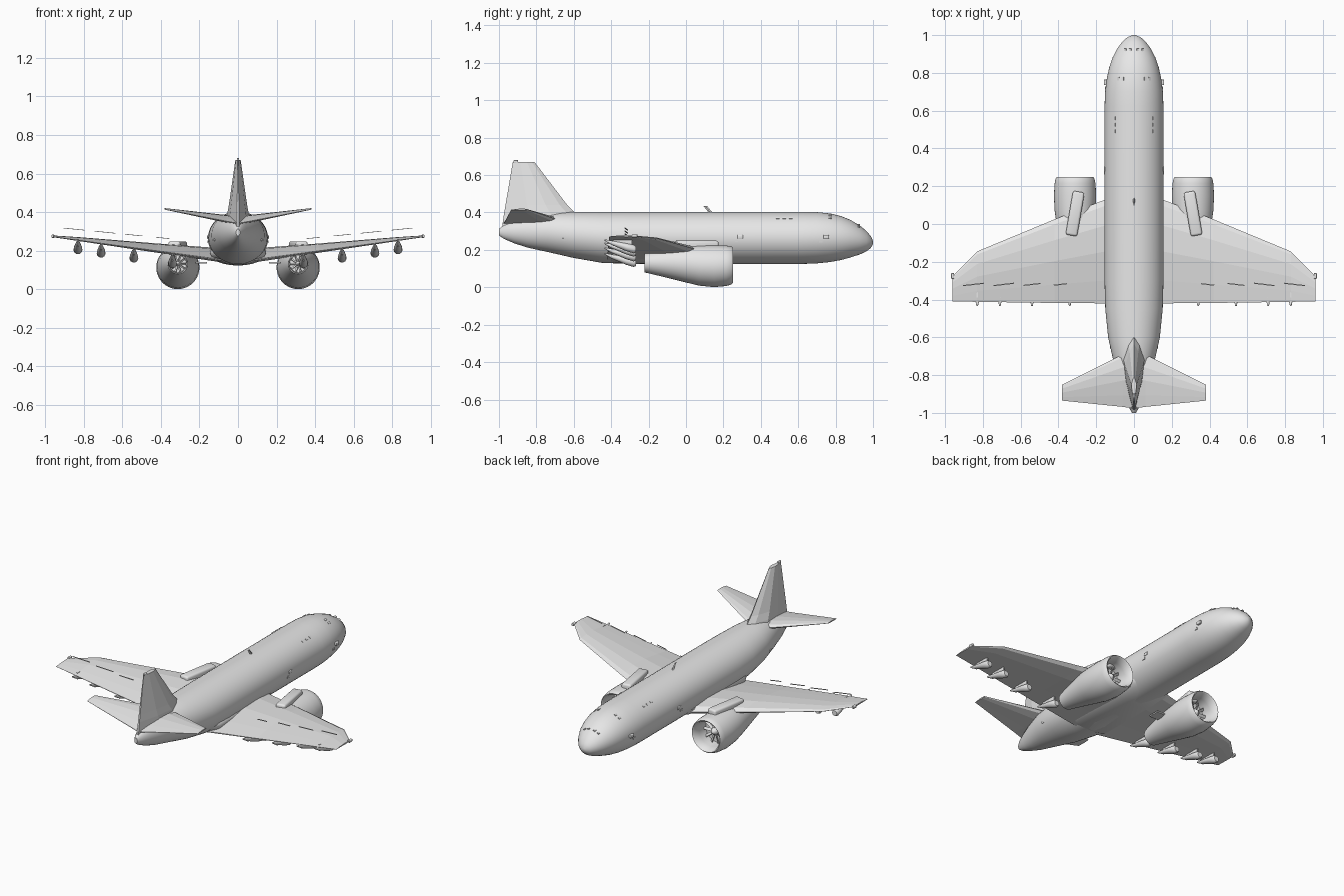
import bpy, bmesh, math
from mathutils import Vector, Matrix

if "Cube" in bpy.data.objects:
    bpy.data.objects.remove(bpy.data.objects["Cube"])

grey = bpy.data.materials.new("light_grey")
grey.use_nodes = True
grey.diffuse_color = (0.8, 0.8, 0.8, 1)
grey.node_tree.nodes["Principled BSDF"].inputs["Base Color"].default_value = (0.8, 0.8, 0.8, 1)


def finish(name, bm, smooth=None):
    bmesh.ops.recalc_face_normals(bm, faces=bm.faces)
    mesh = bpy.data.meshes.new(name)
    bm.to_mesh(mesh)
    bm.free()
    mesh.materials.append(grey)
    obj = bpy.data.objects.new(name, mesh)
    bpy.context.collection.objects.link(obj)
    if smooth:
        bpy.ops.object.select_all(action='DESELECT')
        obj.select_set(True)
        bpy.context.view_layer.objects.active = obj
        bpy.ops.object.shade_smooth_by_angle(angle=math.radians(smooth))
    return obj


def loft(name, sections, smooth=None):
    """Skin a list of closed sections and cap both ends."""
    bm = bmesh.new()
    loops = [[bm.verts.new(p) for p in s] for s in sections]
    n = len(loops[0])
    for a, b in zip(loops, loops[1:]):
        for i in range(n):
            j = (i + 1) % n
            bm.faces.new((a[i], a[j], b[j], b[i]))
    bm.faces.new(loops[0])
    bm.faces.new(loops[-1][::-1])
    return finish(name, bm, smooth)


def ring(x, y, z, rx, rz, n=32):
    return [(x + rx * math.cos(math.tau * i / n), y, z + rz * math.sin(math.tau * i / n))
            for i in range(n)]


def box(name, centre, size, turn=(0, 0, 0), bevel=0):
    bm = bmesh.new()
    bmesh.ops.create_cube(bm, size=1)
    bmesh.ops.scale(bm, vec=size, verts=bm.verts)
    if bevel:
        bmesh.ops.bevel(bm, geom=bm.edges[:], offset=bevel, segments=3, affect='EDGES', profile=0.5)
    for axis, angle in zip("XYZ", turn):
        bmesh.ops.rotate(bm, verts=bm.verts, matrix=Matrix.Rotation(angle, 3, axis))
    bmesh.ops.translate(bm, vec=centre, verts=bm.verts)
    return finish(name, bm, 40 if bevel else None)


# Fuselage: y, centre z, half width, half height
hull = [(-1, .295, .01, .018), (-.975, .296, .025, .036), (-.92, .296, .046, .06),
        (-.85, .295, .072, .082), (-.74, .294, .106, .105), (-.6, .28, .137, .123),
        (-.45, .267, .152, .136), (-.3, .264, .156, .139), (.62, .264, .156, .139),
        (.7, .265, .153, .137), (.77, .265, .144, .13), (.83, .263, .131, .117),
        (.88, .26, .114, .1), (.93, .253, .088, .077), (.965, .247, .062, .054),
        (.988, .242, .036, .032), (1, .24, .008, .008)]
loft("fuselage", [ring(0, y, z, rx, rz, 48) for y, z, rx, rz in hull], 50)


def on_hull(side, y, angle):
    """Point on the fuselage skin, angle measured up from the side."""
    for a, b in zip(hull, hull[1:]):
        if a[0] <= y <= b[0]:
            _, z, rx, rz = Vector(a).lerp(Vector(b), (y - a[0]) / (b[0] - a[0]))
            return side * rx * math.cos(angle), y, z + rz * math.sin(angle)


# Belly fairing between the wing roots
loft("belly_fairing", [ring(0, y, .19, w, h, 24) for y, w, h in
     [(-.46, .1, .03), (-.38, .145, .062), (0, .15, .067), (.12, .14, .06), (.2, .1, .03)]], 50)

# Airfoil: chord fraction from leading edge, height fraction
airfoil = [(0, .45), (.06, .8), (.25, 1), (.5, .92), (.78, .55), (1, .2),
           (1, .12), (.7, .08), (.3, 0), (.06, .15)]


def foil(x, lead, trail, low, thick):
    return [(x, lead + (trail - lead) * c, low + thick * h) for c, h in airfoil]


def wing_low(x):
    return .145 + .149 * (x - .12)


for side, s in (("left", 1), ("right", -1)):
    # Main wing
    loft(side + "_wing", [foil(s * x, lead, trail, wing_low(x), t) for x, lead, trail, t in
         [(.05, .17, -.42, .072), (.15, .13, -.42, .068), (.42, .025, -.418, .048),
          (.83, -.145, -.412, .02), (.96, -.275, -.41, .009)]])
    box(side + "_wingtip_light", (s * .96, -.275, .275), (.016, .03, .016), bevel=.004)

    # Spoiler strips above the wing
    for x, length in ((.39, .07), (.54, .09), (.69, .11), (.85, .11)):
        box(side + "_spoiler_strip", (s * x, -.32, .262 + .1 * (x - .35)), (length, .006, .003),
            (0, -s * .1, -s * .12))

    # Flap track fairings under the trailing edge
    for x in (.34, .54, .71, .83):
        z = wing_low(x)
        loft(side + "_flap_fairing", [ring(s * x, y, z + d, r, r, 16) for y, d, r in
             [(-.435, .002, .004), (-.4, -.012, .011), (-.32, -.036, .021),
              (-.28, -.046, .023), (-.268, -.048, .016)]], 40)
        box(side + "_flap_strut", (s * x, -.34, z - .01), (.008, .1, .04))

    # Tailplane
    loft(side + "_tailplane", [foil(s * x, lead, trail, low, t) for x, lead, trail, low, t in
         [(.01, -.665, -.975, .335, .045), (.06, -.69, -.968, .345, .04),
          (.38, -.85, -.935, .413, .008)]])

    # Engine nacelle, from the inner nozzle over the skin into the intake
    ex = s * .312
    loft(side + "_engine", [ring(ex, y, z, r, r, 40) for y, z, r in
         [(-.16, .132, .044), (-.22, .131, .046), (-.222, .131, .051), (-.1, .129, .078),
          (0, .124, .098), (.07, .117, .108), (.15, .113, .112), (.215, .115, .108),
          (.24, .117, .103), (.25, .118, .096), (.243, .118, .088), (.2, .118, .08),
          (.14, .118, .078)]], 45)

    # Fan in the intake and turbine in the nozzle
    for name, y, d, z, r in (("fan", .15, 1, .118, .077), ("turbine", -.17, -1, .132, .043)):
        loft(side + "_" + name + "_hub", [ring(ex, y + d * a, z, r * k, r * k, 16)
             for a, k in ((-.01, .3), (.015, .3), (.03, .18), (.038, .03))], 50)
        for i in range(10):
            blade = box(side + "_" + name + "_blade", (r * .6, 0, 0),
                        (r * .75, .004, r * .22), (.6, 0, 0))
            blade.data.transform(Matrix.Translation((ex, y + d * .01, z))
                                 @ Matrix.Rotation(math.tau * i / 10, 4, 'Y'))

    # Engine pylon
    box(side + "_pylon", (s * .312, .055, .217), (.062, .235, .064), (0, 0, s * .17), .012)
    box(side + "_pylon_brace", (s * .19, -.02, .137), (.06, .07, .008))

    # Small hull fittings: cockpit panes, vents and cabin windows
    fittings = [(.77, .95), (.77, 1.15), (.92, 1.05), (.92, 1.35), (.72, -.15), (.27, -.12),
                (-.65, -.25)] + [(.49 + .035 * i, .85) for i in range(3)]
    for y, a in fittings:
        box(side + "_hull_fitting", on_hull(s, y, a), (.006, .018, .012), (0, -s * a, 0))
    for y in (.75, .29):
        box(side + "_sensor", (s * .152, y, .27), (.016, .03, .02), bevel=.004)


# Tail fin with a diamond-like section
def fin(z, lead, trail, w):
    profile = [(0, 0), (.12, .5), (.35, 1), (.65, .75), (1, .1)]
    half = [(w * k, lead + (trail - lead) * c, z) for c, k in profile]
    return half + [(-x, y, z) for x, y, z in half[:0:-1]]


loft("tail_fin", [fin(.31, -.52, -.985, .062), fin(.4, -.595, -.972, .054),
                  fin(.44, -.635, -.965, .047), fin(.67, -.81, -.926, .014)])
box("fin_light", (0, -.91, .673), (.012, .025, .014), bevel=.004)

# Swept blade antenna on the roof
loft("roof_antenna", [[(x, y + dy, z) for x, dy in ((0, -.01), (w, 0), (0, .01), (-w, 0))]
                      for y, z, w in ((.135, .395, .006), (.103, .435, .003))])
